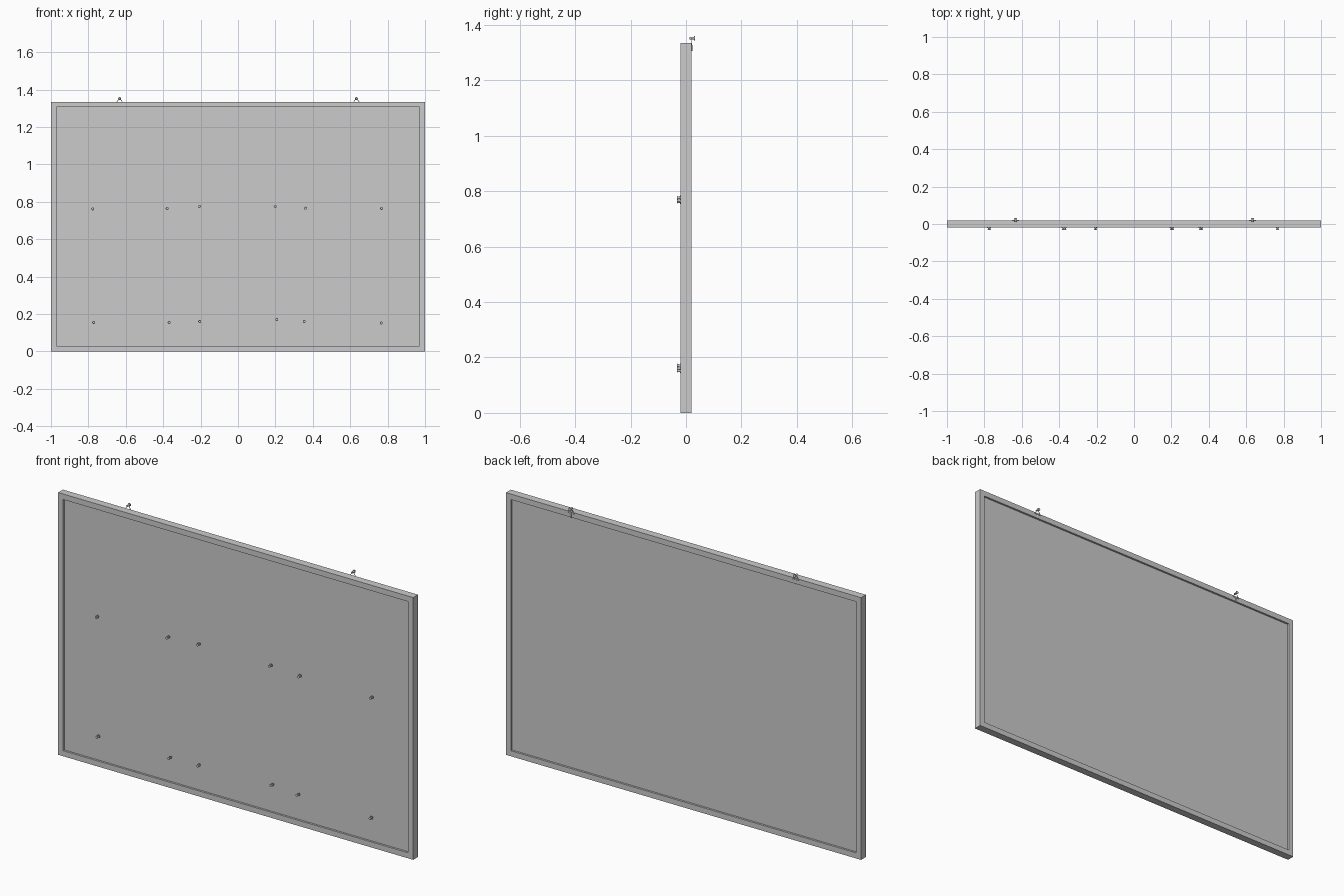
import bpy, bmesh, math
from mathutils import Vector, Matrix

cube = bpy.data.objects.get("Cube")
if cube:
    bpy.data.objects.remove(cube, do_unlink=True)

grey = bpy.data.materials.new("plain grey")
grey.use_nodes = True
grey.diffuse_color = (0.6, 0.6, 0.6, 1)
grey.node_tree.nodes["Principled BSDF"].inputs["Base Color"].default_value = (0.6, 0.6, 0.6, 1)

WIDTH, HEIGHT, BORDER = 2.0, 1.335, 0.04
FRONT, BACK = -0.019, 0.02


def finish(name, bm):
    mesh = bpy.data.meshes.new(name)
    bmesh.ops.recalc_face_normals(bm, faces=bm.faces)
    bm.to_mesh(mesh)
    bm.free()
    obj = bpy.data.objects.new(name, mesh)
    mesh.materials.append(grey)
    bpy.context.collection.objects.link(obj)
    return obj


def rod(bm, a, b, r1, r2=None, sides=8):
    """Cylinder or cone between two points."""
    a, b = Vector(a), Vector(b)
    turn = (b - a).to_track_quat('Z', 'Y').to_matrix().to_4x4()
    bmesh.ops.create_cone(bm, cap_ends=True, segments=sides, radius1=r1,
                          radius2=r1 if r2 is None else r2, depth=(b - a).length,
                          matrix=Matrix.Translation((a + b) / 2) @ turn)


# Board: one slab with the front and back inset and pushed inwards
bm = bmesh.new()
bmesh.ops.create_cube(bm, size=1)
bmesh.ops.scale(bm, vec=(WIDTH, BACK - FRONT, HEIGHT), verts=bm.verts)
bmesh.ops.translate(bm, vec=(0, (FRONT + BACK) / 2, HEIGHT / 2), verts=bm.verts)
bm.normal_update()
for face in [f for f in bm.faces if abs(f.normal.y) > 0.9]:
    inward = -face.normal.copy()
    bmesh.ops.inset_individual(bm, faces=[face], thickness=BORDER)
    rim = list(face.edges)
    panel = bmesh.ops.extrude_face_region(bm, geom=[face])
    bmesh.ops.translate(bm, vec=inward * 0.01,
                        verts=[v for v in panel["geom"] if isinstance(v, bmesh.types.BMVert)])
    if face.is_valid:
        bmesh.ops.delete(bm, geom=[face], context='FACES_ONLY')
finish("framed_board", bm)

# Push pins: collar, tapered grip and head
upper = [(-.777, .762), (-.379, .765), (-.207, .776), (.199, .776), (.362, .766), (.768, .765)]
lower = [(-.772, .155), (-.368, .155), (-.205, .16), (.207, .171), (.354, .16), (.766, .152)]
for row, pins in (("upper", upper), ("lower", lower)):
    for i, (x, z) in enumerate(pins):
        bm = bmesh.new()
        rod(bm, (x, -.005, z), (x, -.018, z), .0015)
        rod(bm, (x, -.018, z), (x, -.021, z), .008, sides=12)
        rod(bm, (x, -.021, z), (x, -.030, z), .004, .005, sides=12)
        rod(bm, (x, -.030, z), (x, -.033, z), .007, sides=12)
        finish(f"{row}_push_pin_{i + 1}", bm)

# Wire hangers with a nail through the top loop
for side, x in (("left", .633), ("right", -.633)):
    bm = bmesh.new()
    y = BACK + .001
    top, foot = 1.352, 1.328
    for s in (-1, 1):
        rod(bm, (x + s * .003, y, top), (x + s * .018, y, foot), .0015)
    rod(bm, (x - .018, y, foot), (x + .018, y, foot), .0015)
    rod(bm, (x, y, foot), (x, y, 1.305), .002)
    finish(f"{side}_wire_hanger", bm)

    bm = bmesh.new()
    rod(bm, (x, .012, top), (x, .029, top), .005, sides=12)
    rod(bm, (x, .029, top), (x, .032, top), .008, sides=12)
    finish(f"{side}_hanger_nail", bm)
